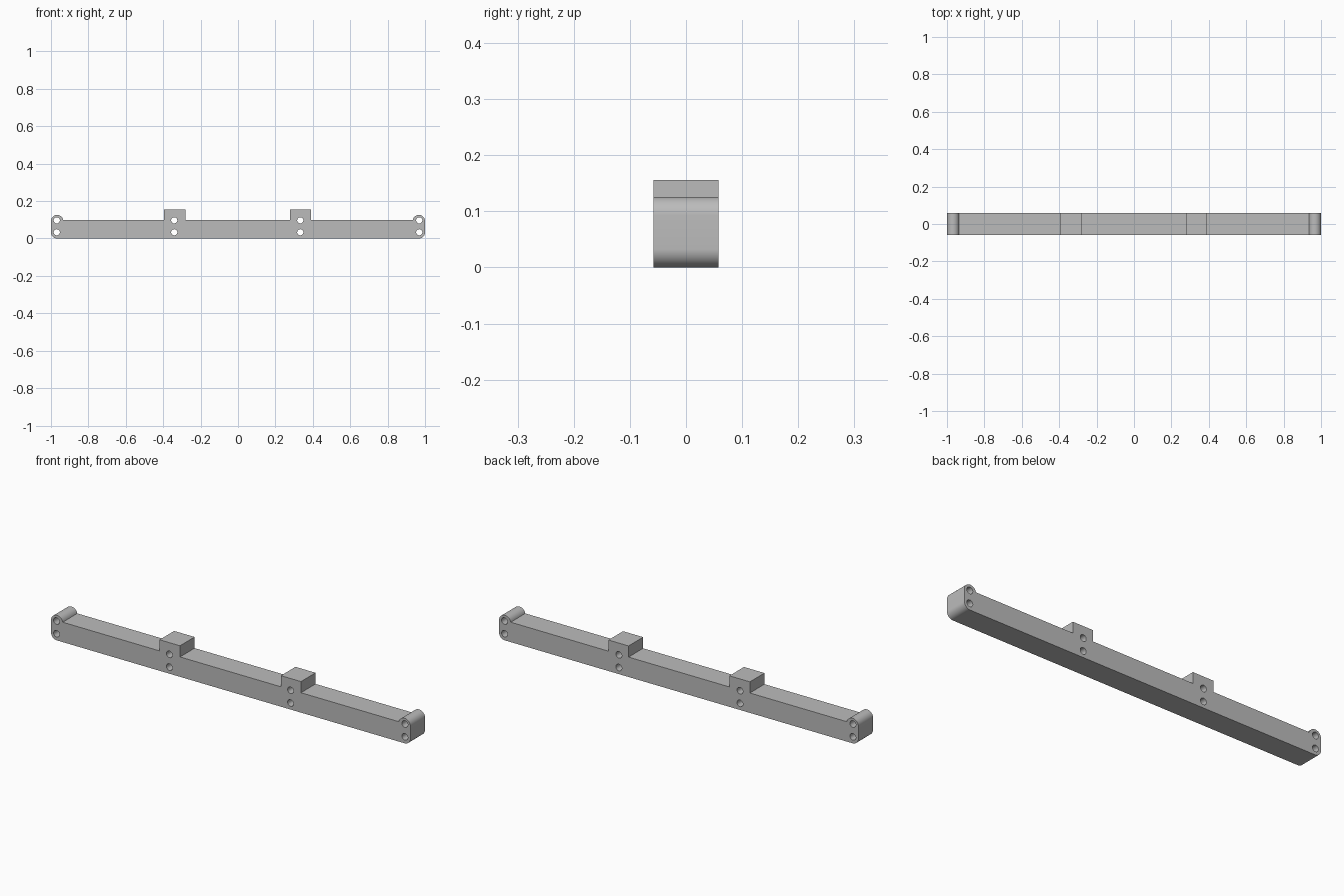
import bpy
import bmesh
from math import sin, cos, asin, pi, radians

cube = bpy.data.objects.get("Cube")
if cube:
    bpy.data.objects.remove(cube, do_unlink=True)

HALF_DEPTH = 0.058
BEAM_TOP, BLOCK_TOP = 0.1, 0.156
R = 0.033                 # rounding of the ends
EYE_Z = 0.093             # centre of the raised end
HOLE_R = 0.0165

grey = bpy.data.materials.new("grey")
grey.use_nodes = True
colour = (0.5, 0.5, 0.5, 1)
grey.diffuse_color = colour
grey.node_tree.nodes["Principled BSDF"].inputs["Base Color"].default_value = colour


def arc(cx, cz, r, start, end, steps=16):
    return [(cx + r * cos(start + (end - start) * i / steps),
             cz + r * sin(start + (end - start) * i / steps)) for i in range(steps + 1)]


def prism(name, outlines, half_depth):
    """Extrude closed x-z outlines along y."""
    bm = bmesh.new()
    for points in outlines:
        face = bm.faces.new([bm.verts.new((x, -half_depth, z)) for x, z in points])
        out = bmesh.ops.extrude_face_region(bm, geom=[face])
        verts = [v for v in out["geom"] if isinstance(v, bmesh.types.BMVert)]
        bmesh.ops.translate(bm, verts=verts, vec=(0, 2 * half_depth, 0))
    bmesh.ops.recalc_face_normals(bm, faces=bm.faces)
    mesh = bpy.data.meshes.new(name)
    bm.to_mesh(mesh)
    bm.free()
    mesh.materials.append(grey)
    obj = bpy.data.objects.new(name, mesh)
    bpy.context.collection.objects.link(obj)
    return obj


# Beam outline: rounded ends with raised eyes and two square blocks
end_x = 1 - R
meet = asin((BEAM_TOP - EYE_Z) / R)
right_end = arc(end_x, R, R, -pi / 2, 0) + arc(end_x, EYE_Z, R, 0, pi - meet)
left_end = [(-x, z) for x, z in reversed(right_end)]
blocks = []
for x0, x1 in ((0.391, 0.279), (-0.282, -0.396)):
    blocks += [(x0, BEAM_TOP), (x0, BLOCK_TOP), (x1, BLOCK_TOP), (x1, BEAM_TOP)]
beam = prism("mounting_beam", [right_end + blocks + left_end], HALF_DEPTH)

# Pairs of bolt holes through the ends and blocks
holes = [arc(x, z, HOLE_R, 0, 2 * pi, 32)[:-1]
         for x in (-0.969, -0.341, 0.333, 0.969) for z in (0.033, 0.097)]
cutter = prism("hole_cutter", holes, HALF_DEPTH * 2)
cutter.hide_render = True
cutter.hide_viewport = True

cut = beam.modifiers.new("holes", "BOOLEAN")
cut.operation = "DIFFERENCE"
cut.solver = "EXACT"
cut.object = cutter

# Bake the cut so the sharp edges can be marked
graph = bpy.context.evaluated_depsgraph_get()
baked = bpy.data.meshes.new_from_object(beam.evaluated_get(graph))
beam.modifiers.clear()
beam.data = baked
bpy.data.objects.remove(cutter, do_unlink=True)

bpy.ops.object.select_all(action="DESELECT")
beam.select_set(True)
bpy.context.view_layer.objects.active = beam
bpy.ops.object.shade_smooth_by_angle(angle=radians(30))
